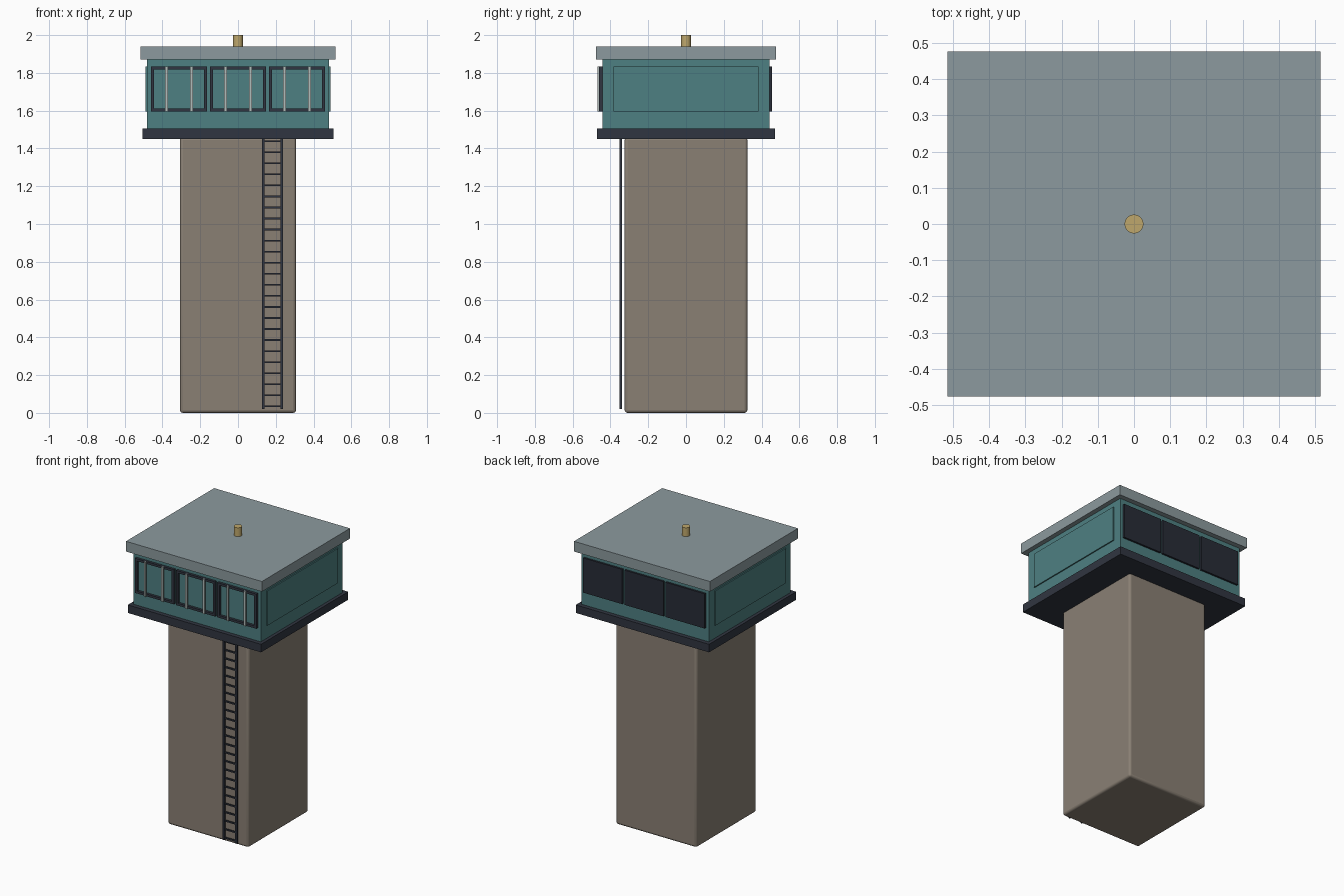
import bpy, bmesh, math
from mathutils import Matrix, Vector

if "Cube" in bpy.data.objects:
    bpy.data.objects.remove(bpy.data.objects["Cube"])


def material(name, rgb):
    m = bpy.data.materials.new(name)
    m.diffuse_color = (*rgb, 1)
    m.use_nodes = True
    m.node_tree.nodes["Principled BSDF"].inputs["Base Color"].default_value = m.diffuse_color
    return m


STONE = material("warm grey concrete", (0.254, 0.216, 0.175))
TEAL = material("teal paint", (0.076, 0.216, 0.223))
ROOF = material("pale grey roof", (0.262, 0.323, 0.342))
DARK = material("dark slate metal", (0.030, 0.036, 0.052))
GLASS = material("dark window", (0.021, 0.025, 0.038))
BRASS = material("brass", (0.52, 0.39, 0.15))
BAR = material("light grey bar", (0.45, 0.51, 0.50))


def boxes(name, mat, extents):
    """One object from a list of (x0, x1, y0, y1, z0, z1) boxes."""
    bm = bmesh.new()
    for x0, x1, y0, y1, z0, z1 in extents:
        mid = Vector((x0 + x1, y0 + y1, z0 + z1)) / 2
        size = Matrix.Diagonal((x1 - x0, y1 - y0, z1 - z0, 1))
        bmesh.ops.create_cube(bm, size=1, matrix=Matrix.Translation(mid) @ size)
    me = bpy.data.meshes.new(name)
    bm.to_mesh(me)
    bm.free()
    me.materials.append(mat)
    ob = bpy.data.objects.new(name, me)
    bpy.context.collection.objects.link(ob)
    return ob


def block(name, mat, hx, hy, z0, z1):
    return boxes(name, mat, [(-hx, hx, -hy, hy, z0, z1)])


# Main masses, stacked
shaft = block("tower_shaft", STONE, 0.307, 0.325, 0, 1.46)
bev = shaft.modifiers.new("rounded edges", "BEVEL")
bev.width, bev.segments = 0.015, 3
bpy.context.view_layer.objects.active = shaft
shaft.select_set(True)
bpy.ops.object.shade_smooth_by_angle(angle=math.radians(40))
block("platform", DARK, 0.505, 0.472, 1.45, 1.505)
block("cabin", TEAL, 0.483, 0.443, 1.505, 1.87)
block("roof", ROOF, 0.515, 0.477, 1.87, 1.94)

# Roof mast
bpy.ops.mesh.primitive_cylinder_add(vertices=24, radius=0.026, depth=0.07, location=(0, 0, 1.965))
mast = bpy.context.object
mast.name = "roof_mast"
mast.data.materials.append(BRASS)
bpy.ops.object.shade_smooth_by_angle(angle=math.radians(40))

# Windows: framed and barred in front, plain plates at the back
Z0, Z1, HALF, T = 1.595, 1.833, 0.148, 0.016
for i, cx in enumerate((-0.3125, 0, 0.3125), 1):
    a, b = cx - HALF, cx + HALF
    boxes(f"front_window_frame_{i}", DARK, [
        (a, a + T, -0.46, -0.44, Z0, Z1), (b - T, b, -0.46, -0.44, Z0, Z1),
        (a + T, b - T, -0.46, -0.44, Z0, Z0 + T), (a + T, b - T, -0.46, -0.44, Z1 - T, Z1)])
    boxes(f"front_window_bars_{i}", BAR, [
        (cx + s * 0.066 - 0.007, cx + s * 0.066 + 0.007, -0.469, -0.458, Z0, Z1) for s in (-1, 1)])
    boxes(f"back_window_{i}", GLASS, [(a, b, 0.44, 0.456, Z0, Z1)])

# Raised side panels
for name, s in (("left", -1), ("right", 1)):
    x0, x1 = sorted((s * 0.48, s * 0.491))
    boxes(f"{name}_side_panel", TEAL, [(x0, x1, -0.383, 0.383, Z0, Z1)])

# Ladder
boxes("ladder_rails", DARK, [(x - 0.0065, x + 0.0065, -0.351, -0.338, 0.02, 1.455) for x in (0.134, 0.231)])
boxes("ladder_rungs", DARK, [
    (0.135, 0.23, -0.349, -0.340, 0.03 + k * 0.0585, 0.039 + k * 0.0585) for k in range(25)])
